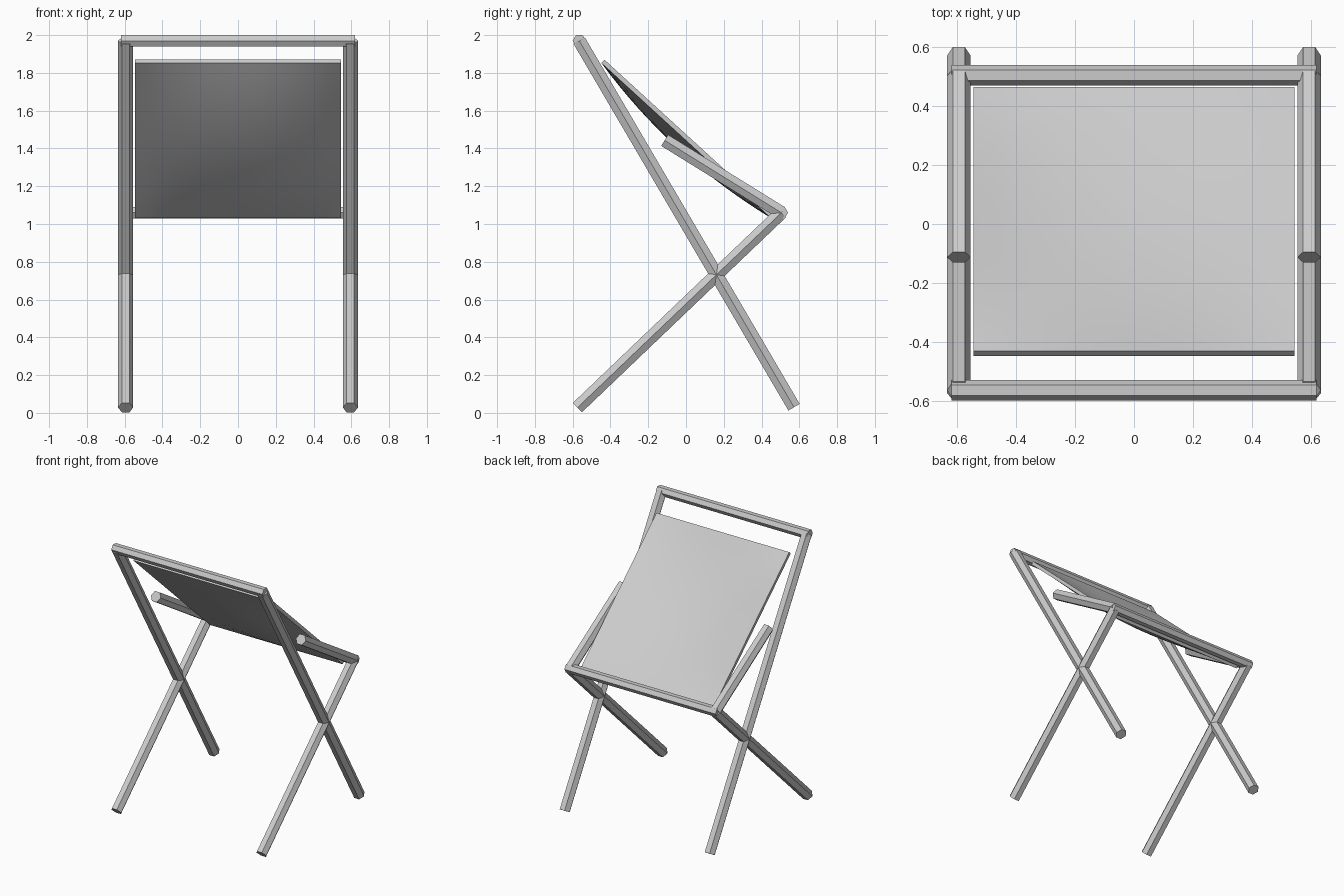
import bpy, bmesh, math
from mathutils import Vector

if "Cube" in bpy.data.objects:
    bpy.data.objects.remove(bpy.data.objects["Cube"])


def make(name, bm):
    bmesh.ops.recalc_face_normals(bm, faces=bm.faces)
    me = bpy.data.meshes.new(name)
    bm.to_mesh(me)
    bm.free()
    ob = bpy.data.objects.new(name, me)
    bpy.context.collection.objects.link(ob)
    return ob


def hex_tube(name, a, b, r, side, mirror=False):
    """Six-sided bar from a to b with one corner pointing along `side`."""
    a, b, side = Vector(a), Vector(b), Vector(side)
    up = (b - a).normalized().cross(side)
    bm = bmesh.new()
    rings = []
    for p in (a, b):
        rings.append([bm.verts.new(p + r * (math.cos(k * math.pi / 3) * side
                                            + math.sin(k * math.pi / 3) * up))
                      for k in range(6)])
    for k in range(6):
        j = (k + 1) % 6
        bm.faces.new((rings[0][k], rings[0][j], rings[1][j], rings[1][k]))
    for ring in rings:
        bm.faces.new(ring)
    ob = make(name, bm)
    if mirror:
        ob.modifiers.new("mirror", 'MIRROR').use_axis = (True, False, False)
    return ob


X, R = 0.595, 0.04
TOP, BACK = (-0.565, 1.97), (0.505, 1.06)

# crossed legs and arm stubs, mirrored to both sides
for name, p, q in (("long_leg", (0.572, 0.03), TOP),
                   ("short_leg", (-0.575, 0.028), BACK),
                   ("arm", BACK, (-0.113, 1.443))):
    hex_tube(name, (X, *p), (X, *q), R, (1, 0, 0), mirror=True)

# cross bars joining the two sides
for name, p in (("top_bar", TOP), ("back_bar", BACK)):
    hex_tube(name, (-0.62, *p), (0.62, *p), 0.035, (0, 1, 0))

# sagging fabric sheet slung between the bars
N, W = 16, 0.545
start, end = Vector((0, -0.432, 1.87)), Vector((0, 0.465, 1.05))
normal = (end - start).cross(Vector((-1, 0, 0))).normalized()
if normal.z < 0:
    normal.negate()
bm = bmesh.new()
grid = []
for i in range(N + 1):
    v = i / N
    row = []
    for j in range(N + 1):
        u = 2 * j / N - 1
        sag = 0.06 * (1 - u * u) * 4 * v * (1 - v)
        row.append(bm.verts.new(start.lerp(end, v) + Vector((u * W, 0, 0)) - normal * sag))
    grid.append(row)
for i in range(N):
    for j in range(N):
        bm.faces.new((grid[i][j], grid[i][j + 1], grid[i + 1][j + 1], grid[i + 1][j]))
# thickness: add the underside and rim
top_faces = list(bm.faces)
ext = bmesh.ops.extrude_face_region(bm, geom=top_faces, use_keep_orig=True)
for e in ext["geom"]:
    if isinstance(e, bmesh.types.BMVert):
        e.co -= normal * 0.024
sheet = make("fabric_seat", bm)
bpy.context.view_layer.objects.active = sheet
sheet.select_set(True)
bpy.ops.object.shade_smooth_by_angle(angle=math.radians(30))
